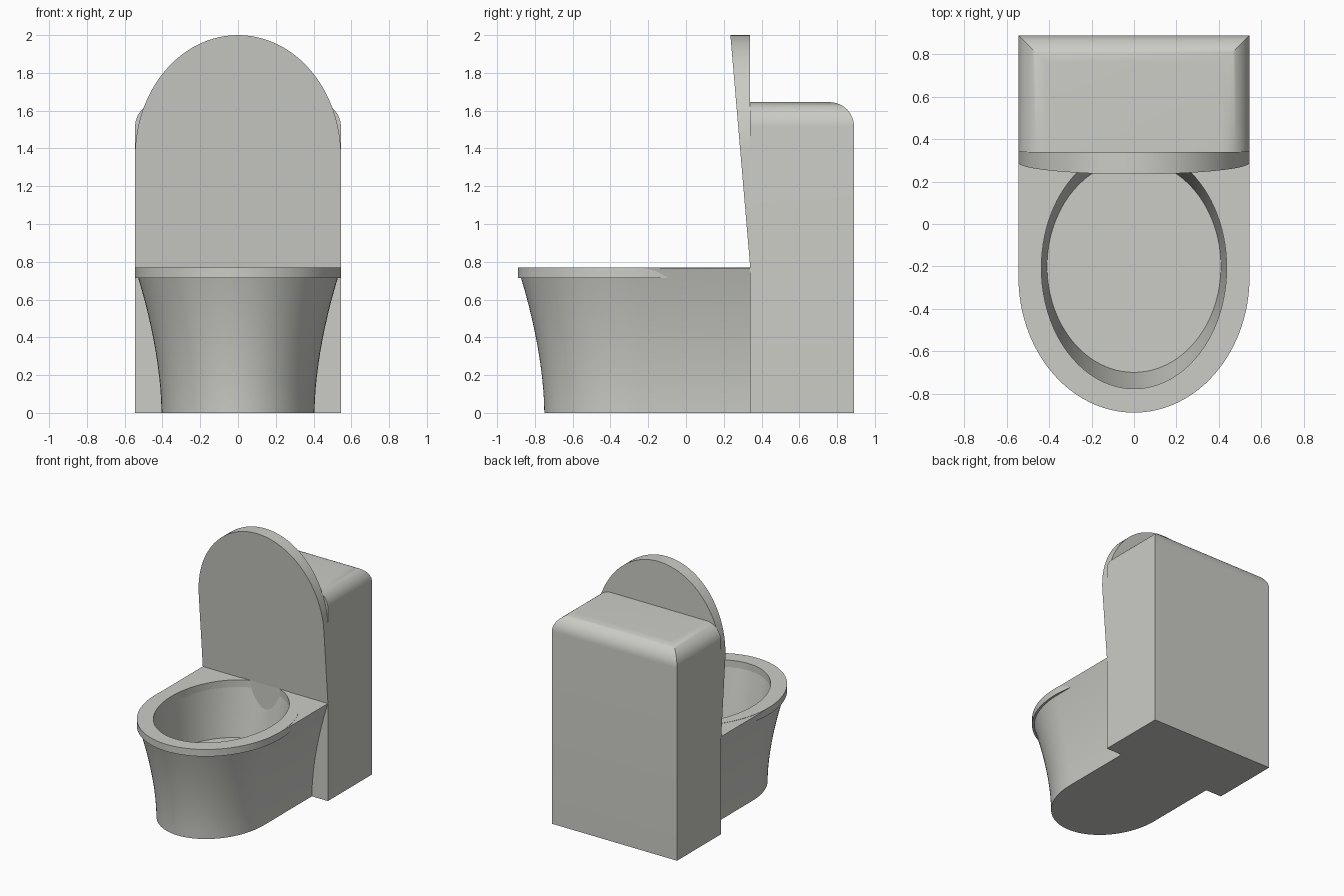
import bpy, bmesh, math

if "Cube" in bpy.data.objects:
    bpy.data.objects.remove(bpy.data.objects["Cube"], do_unlink=True)

# One ceramic colour
ceramic = bpy.data.materials.new("warm grey ceramic")
ceramic.use_nodes = True
COLOUR = (0.6, 0.6, 0.565, 1)
ceramic.diffuse_color = COLOUR
ceramic.node_tree.nodes["Principled BSDF"].inputs["Base Color"].default_value = COLOUR

W, L, CY, BACK = 0.545, 0.64, -0.25, 0.34   # half width, nose length, nose centre, tank front
RIM = 0.77
SEGS = 96


def ellipse(a, b, cy, z):
    return [(a * math.cos(2 * math.pi * i / SEGS), cy + b * math.sin(2 * math.pi * i / SEGS), z)
            for i in range(SEGS)]


def u_outline(inset, end):
    """Straight sides closed by half an ellipse towards -y."""
    half = SEGS // 2
    arc = [((W - inset) * math.cos(math.pi * i / half),
            CY - (L - inset) * math.sin(math.pi * i / half)) for i in range(half + 1)]
    return [(W - inset, end)] + arc + [(inset - W, end)]


def loft(name, rings, closed=False):
    bm = bmesh.new()
    loops = [[bm.verts.new(p) for p in ring] for ring in rings]
    pairs = list(zip(loops, loops[1:]))
    if closed:
        pairs.append((loops[-1], loops[0]))
    else:
        bm.faces.new(loops[0])
        bm.faces.new(loops[-1])
    for a, b in pairs:
        for i in range(len(a)):
            j = (i + 1) % len(a)
            bm.faces.new((a[i], a[j], b[j], b[i]))
    bmesh.ops.remove_doubles(bm, verts=bm.verts, dist=1e-5)
    bmesh.ops.recalc_face_normals(bm, faces=bm.faces)
    return finish(name, bm)


def finish(name, bm):
    mesh = bpy.data.meshes.new(name)
    bm.to_mesh(mesh)
    bm.free()
    mesh.materials.append(ceramic)
    obj = bpy.data.objects.new(name, mesh)
    bpy.context.collection.objects.link(obj)
    return obj


def select(obj):
    bpy.ops.object.select_all(action='DESELECT')
    obj.select_set(True)
    bpy.context.view_layer.objects.active = obj


def smooth(obj):
    select(obj)
    bpy.ops.object.shade_smooth_by_angle(angle=math.radians(35))


# Flared pedestal, running a little way into the tank
rings = []
for k in range(13):
    t = k / 12
    inset = 0.14 * (1 - t ** 1.75)
    rings.append([(x, y, t * (RIM - 0.002)) for x, y in u_outline(inset, BACK + 0.06)])
base = loft("pedestal", rings)

# Bowl hollow
bowl = []
for k in range(9):
    t = k / 8
    bowl.append(ellipse(0.41 + 0.028 * t, 0.50 + 0.071 * t, -0.20 - 0.007 * t, 0.34 + 0.375 * t))
bowl.append(ellipse(0.445, 0.578, -0.207, 0.716))
bowl.append(ellipse(0.445, 0.578, -0.207, 0.85))
cutter = loft("bowl_cutter", bowl)
cutter.hide_render = True
cut = base.modifiers.new("bowl", 'BOOLEAN')
cut.operation = 'DIFFERENCE'
cut.solver = 'EXACT'
cut.object = cutter
select(base)
bpy.ops.object.modifier_apply(modifier=cut.name)
bpy.data.objects.remove(cutter, do_unlink=True)
smooth(base)

# Oval seat ring
seat = loft("seat", [ellipse(W, L, CY, 0.715), ellipse(W, L, CY, RIM),
                     ellipse(0.437, 0.57, -0.207, RIM), ellipse(0.437, 0.57, -0.207, 0.715)],
            closed=True)
smooth(seat)

# Raised lid: wedge with a leaning front and an upright back
outline = [(x, RIM + BACK - y) for x, y in u_outline(0, BACK)]
lid = loft("lid", [[(x, BACK - 0.105 * (z - RIM) / 1.23, z) for x, z in outline],
                   [(x, BACK, z) for x, z in outline]])
smooth(lid)

# Tank with rounded side and back top edges
TOP, REAR = 1.645, 0.89
bm = bmesh.new()
bmesh.ops.create_cube(bm, size=1)
for v in bm.verts:
    v.co = (v.co.x * 2 * W, (BACK + REAR) / 2 + v.co.y * (REAR - BACK), (v.co.z + 0.5) * TOP)
edges = []
for e in bm.edges:
    mid = (e.verts[0].co + e.verts[1].co) / 2
    if all(v.co.z > 1 for v in e.verts) and mid.y > BACK + 0.1:
        edges.append(e)
bmesh.ops.bevel(bm, geom=edges, offset=0.13, segments=12, profile=0.5, affect='EDGES')
bmesh.ops.recalc_face_normals(bm, faces=bm.faces)
smooth(finish("tank", bm))
